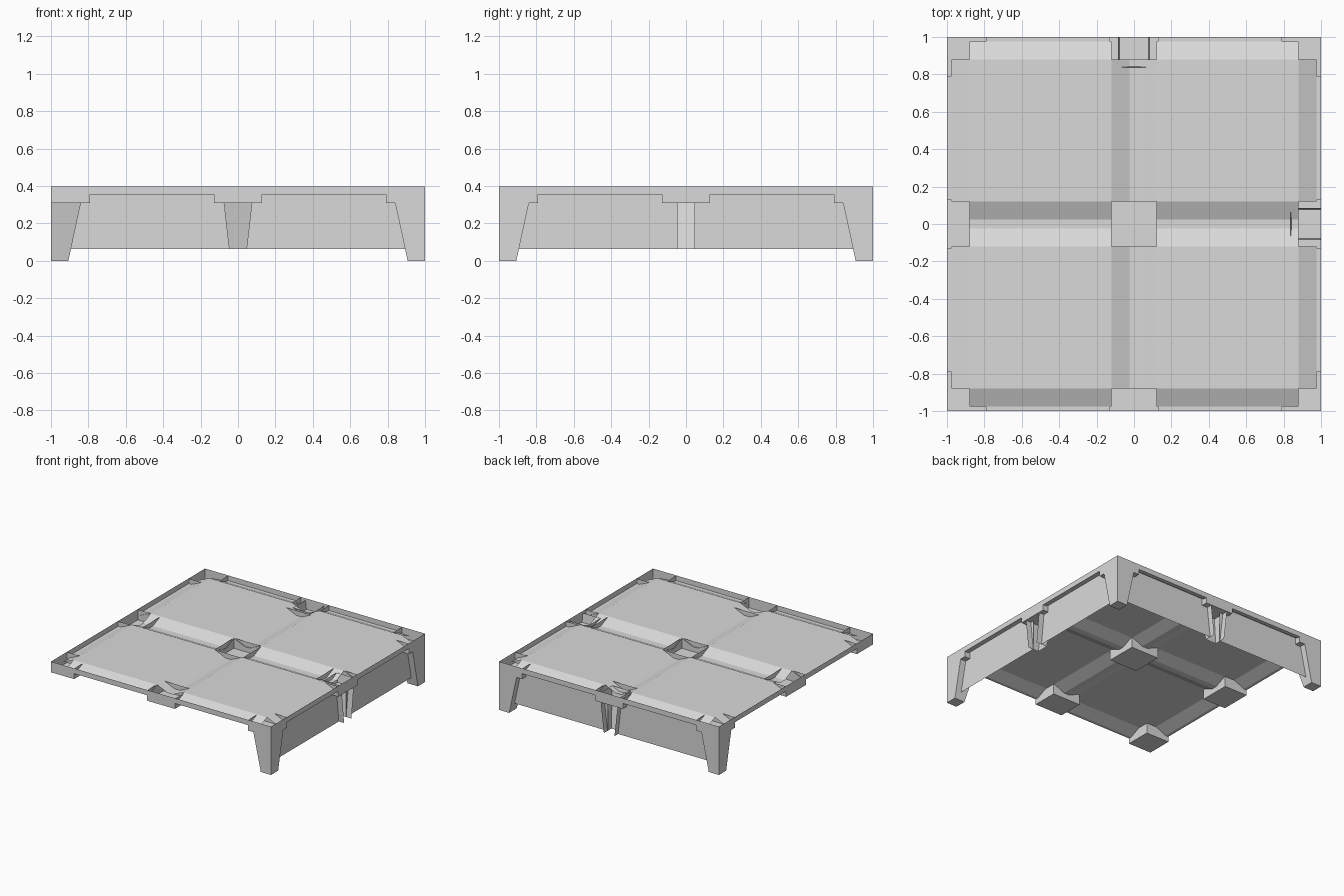
import bpy
import bmesh

if "Cube" in bpy.data.objects:
    bpy.data.objects.remove(bpy.data.objects["Cube"], do_unlink=True)

grey = bpy.data.materials.new("plain grey")
grey.use_nodes = True
grey.diffuse_color = (0.7, 0.7, 0.7, 1)
grey.node_tree.nodes["Principled BSDF"].inputs["Base Color"].default_value = (0.7, 0.7, 0.7, 1)

TOP, PANEL, VALLEY, PIT, WALL_FOOT = 0.397, 0.396, 0.354, 0.309, 0.063
LIP, WALL = 0.975, 0.95
BOX_HALF, BOX_EDGE = 0.127, 0.79


def make_object(name, quads):
    bm = bmesh.new()
    for quad in quads:
        bm.faces.new([bm.verts.new(p) for p in quad])
    bmesh.ops.remove_doubles(bm, verts=bm.verts[:], dist=0.0005)
    mesh = bpy.data.meshes.new(name)
    bm.to_mesh(mesh)
    bm.free()
    mesh.materials.append(grey)
    obj = bpy.data.objects.new(name, mesh)
    bpy.context.collection.objects.link(obj)


# Deck sheet: four panels with shallow valleys between them, open over the pits
half = [0.025, 0.12, BOX_HALF, BOX_EDGE, 0.88, LIP, 1]
lines = [-v for v in reversed(half)] + half
cells = list(zip(lines, lines[1:]))


def profile(v):
    d = min(abs(v), 1 - abs(v))
    t = min(max((d - 0.025) / 0.095, 0), 1)
    return VALLEY + t * (PANEL - VALLEY)


def is_open(a, b):
    at_crossing = all(v < 0.12 or v > 0.88 for v in (a, b))
    low = min(a, b)
    trench = max(a, b) > LIP and (low > BOX_EDGE or low < BOX_HALF)
    return at_crossing or trench


deck = []
for x0, x1 in cells:
    for y0, y1 in cells:
        if not is_open(abs(x0 + x1) / 2, abs(y0 + y1) / 2):
            corners = [(x0, y0), (x1, y0), (x1, y1), (x0, y1)]
            deck.append([(x, y, min(profile(x), profile(y))) for x, y in corners])
make_object("deck", deck)

# Thin outer skirt, deeper at the corners and side centres
breaks = [-1, -BOX_EDGE, -BOX_HALF, BOX_HALF, BOX_EDGE, 1]
skirt = []
for k, (a, b) in enumerate(zip(breaks, breaks[1:])):
    low = VALLEY if k % 2 else PIT
    quad = [(a, -1, low), (b, -1, low), (b, -1, TOP), (a, -1, TOP)]
    for turn in range(4):
        skirt.append(quad)
        quad = [(-y, x, z) for x, y, z in quad]
make_object("skirt", skirt)

# Square sockets under the deck; their straight tops rise above the valleys
names = ["low", "mid", "high"]
spans = [(-1, -BOX_EDGE), (-BOX_HALF, BOX_HALF), (BOX_EDGE, 1)]
for name_x, (x0, x1) in zip(names, spans):
    for name_y, (y0, y1) in zip(names, spans):
        corners = [(x0, y0), (x1, y0), (x1, y1), (x0, y1)]
        socket = [[(x, y, PIT) for x, y in corners]]
        for p, q in zip(corners, corners[1:] + corners[:1]):
            on_skirt = any(abs(u) == 1 and u == v for u, v in zip(p, q))
            if not on_skirt:
                rim = PANEL - 0.002
                socket.append([(*p, PIT), (*q, PIT), (*q, rim), (*p, rim)])
        make_object("socket_" + name_x + "_" + name_y, socket)


# Tapered legs on three corners
def leg(name, sx, sy):
    def ring(size, z):
        inner = 1 - size
        return [(sx * x, sy * y, z) for x, y in
                ((inner, inner), (1, inner), (1, 1), (inner, 1))]
    low, high = ring(0.093, 0), ring(0.16, PIT)
    quads = [low[::-1]]
    quads += [[low[k], low[(k + 1) % 4], high[(k + 1) % 4], high[k]] for k in range(4)]
    if sx * sy < 0:
        quads = [q[::-1] for q in quads]
    make_object(name, quads)


leg("front_left_leg", 1, -1)
leg("back_left_leg", 1, 1)
leg("back_right_leg", -1, 1)


# Recessed side wall with a centre slot, and the hollow tapered support behind it
def wall_side(side, swap):
    def place(quads):
        if not swap:
            return quads
        return [[(y, x, z) for x, y, z in q][::-1] for q in quads]

    wall = []
    pieces = [(0.045, BOX_HALF, PIT), (BOX_HALF, BOX_EDGE, profile(WALL)), (BOX_EDGE, WALL, PIT)]
    for a, b, top in pieces:
        for s in (-1, 1):
            quad = [(s * a, WALL, WALL_FOOT), (s * a, WALL, top),
                    (s * b, WALL, top), (s * b, WALL, WALL_FOOT)]
            wall.append(quad if s > 0 else quad[::-1])
    make_object(side + "_wall", place(wall))

    def rib(s):
        return [(s * 0.048, 0.9, WALL_FOOT), (s * 0.048, 0.998, WALL_FOOT),
                (s * 0.085, 0.998, 0.382), (s * 0.085, 0.836, 0.382)]
    left, right = rib(1), rib(-1)
    plate = [right[0], left[0], left[3], right[3]]
    make_object(side + "_support", place([left, right[::-1], plate]))


wall_side("back", False)
wall_side("left", True)
